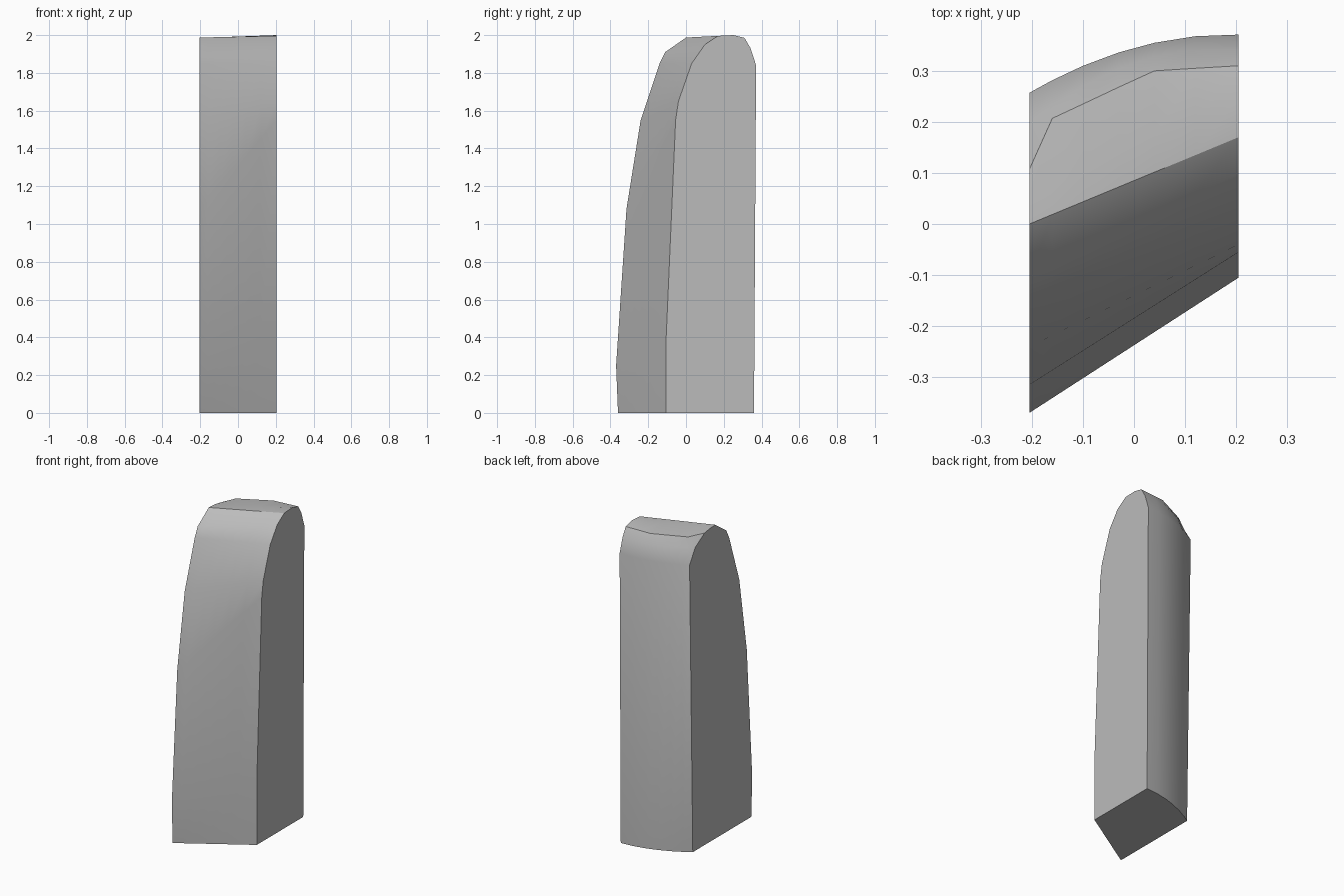
import bpy
import bmesh
import math
from mathutils import Vector

cube = bpy.data.objects.get("Cube")
if cube:
    bpy.data.objects.remove(cube, do_unlink=True)

stone = bpy.data.materials.new("plain_grey")
stone.use_nodes = True
GREY = (0.5, 0.5, 0.5, 1)
stone.diffuse_color = GREY
stone.node_tree.nodes["Principled BSDF"].inputs["Base Color"].default_value = GREY

HALF = 0.205
# Side outlines (y, z), from the front foot over the top to the back foot
right_outline = [(-.36, 0), (-.37, .25), (-.315, 1.08), (-.24, 1.55), (-.14, 1.85),
                 (-.11, 1.91), (0, 1.987), (.05, 1.985), (.107, 1.976),
                 (.2, 1.92), (.257, 1.83), (.225, 0)]
left_outline = [(-.105, 0), (-.105, .4), (-.055, 1.55), (-.04, 1.65), (.03, 1.85),
                (.1, 1.95), (.17, 1.996), (.25, 2), (.31, 1.985),
                (.342, 1.93), (.371, 1.84), (.36, 0)]
# How far each row bows out towards the back
bow = [0] * 9 + [.045, .031, .031]
CREASE = 8

# Columns across the width: x and the y of the rear crease there
columns = [(-HALF, .107), (-.16, .207), (-.1, .235), (-.03, .268),
           (.04, .3), (.12, .305), (HALF, .31)]

bm = bmesh.new()
grid = []
for x, crease_y in columns:
    t = (x + HALF) / (2 * HALF)
    column = []
    for i, (a, b) in enumerate(zip(right_outline, left_outline)):
        y, z = Vector(a).lerp(Vector(b), t)
        y += bow[i] * (1 - (x / HALF) ** 2)
        if i == CREASE:
            y = crease_y
        column.append(bm.verts.new((x, y, z)))
    grid.append(column)

# Front, top and back skin
for a, b in zip(grid, grid[1:]):
    for i in range(len(a) - 1):
        bm.faces.new((a[i], b[i], b[i + 1], a[i + 1]))
# Flat sides and base
bm.faces.new(grid[0])
bm.faces.new(grid[-1])
bm.faces.new([c[0] for c in grid] + [c[-1] for c in reversed(grid)])
bmesh.ops.recalc_face_normals(bm, faces=bm.faces)

mesh = bpy.data.meshes.new("rounded_block")
bm.to_mesh(mesh)
bm.free()
mesh.materials.append(stone)
block = bpy.data.objects.new("rounded_block", mesh)
bpy.context.collection.objects.link(block)

bpy.ops.object.select_all(action='DESELECT')
block.select_set(True)
bpy.context.view_layer.objects.active = block
bpy.ops.object.shade_smooth_by_angle(angle=math.radians(30))
